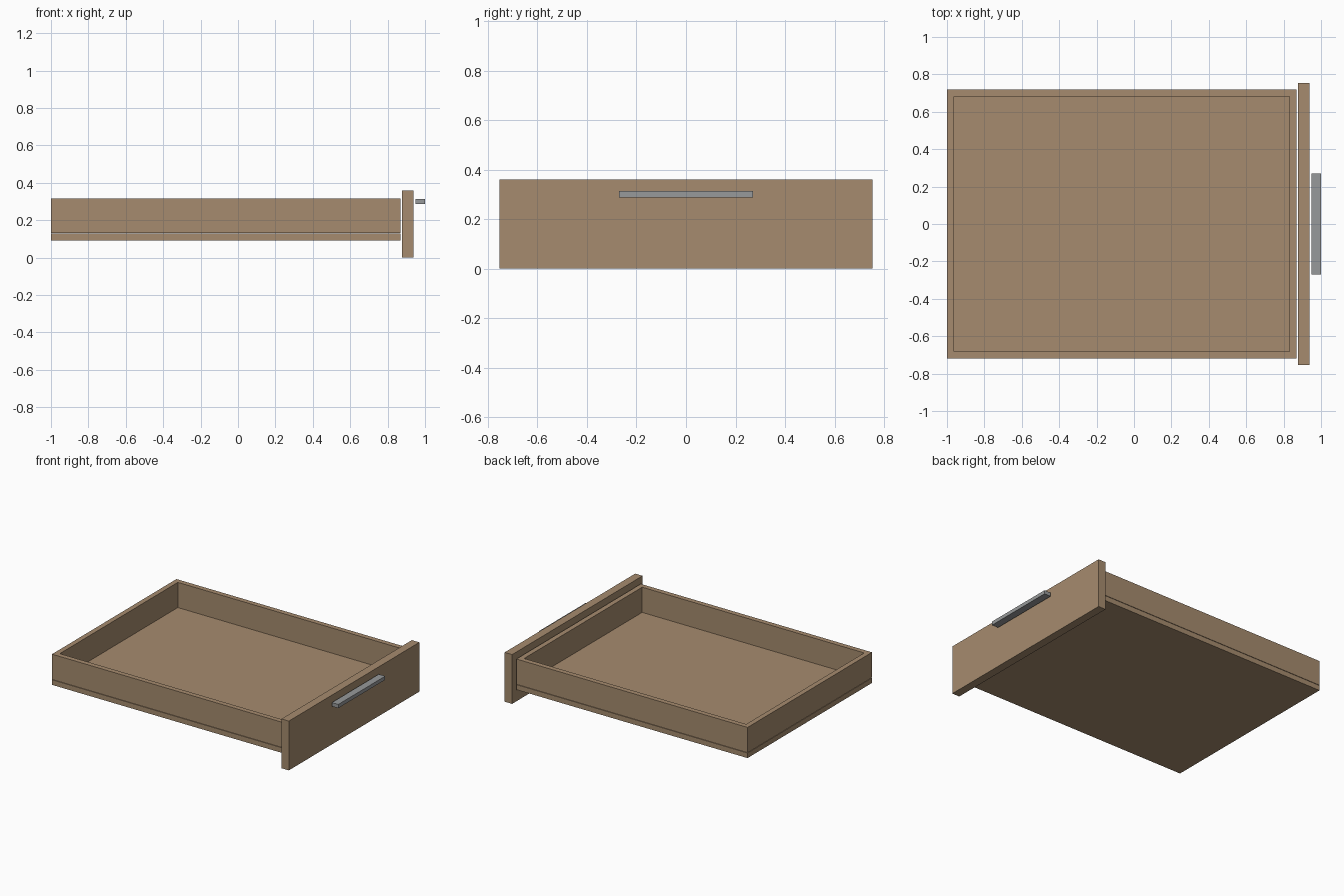
import bpy
import bmesh

if "Cube" in bpy.data.objects:
    bpy.data.objects.remove(bpy.data.objects["Cube"])


def material(name, rgb):
    m = bpy.data.materials.new(name)
    m.diffuse_color = (*rgb, 1.0)
    m.use_nodes = True
    m.node_tree.nodes["Principled BSDF"].inputs["Base Color"].default_value = m.diffuse_color
    return m


wood = material("light brown wood", (0.38, 0.26, 0.157))
metal = material("grey metal", (0.31, 0.32, 0.325))


def box(name, lo, hi, mat):
    """Axis-aligned box between two corners."""
    bm = bmesh.new()
    bmesh.ops.create_cube(bm, size=1.0)
    for v in bm.verts:
        for i in range(3):
            v.co[i] = (lo[i] + hi[i]) / 2 + v.co[i] * (hi[i] - lo[i])
    mesh = bpy.data.meshes.new(name)
    bm.to_mesh(mesh)
    bm.free()
    mesh.materials.append(mat)
    ob = bpy.data.objects.new(name, mesh)
    bpy.context.collection.objects.link(ob)
    return ob


X0, X1 = -1.0, 0.868      # drawer box length
W = 0.718                 # half width of drawer box
T = 0.037                 # board thickness
Z0, ZB, Z1 = 0.093, 0.13, 0.317
GAP = 0.003               # fine joint between base and walls

# Base board
box("drawer_bottom", (X0, -W, Z0), (X1, W, ZB), wood)

# Long side walls
for name, s in (("left_side", -1), ("right_side", 1)):
    ya, yb = sorted((s * W, s * (W - T)))
    box(name, (X0, ya, ZB + GAP), (X1, yb, Z1), wood)

# End walls between the sides
for name, x in (("back_wall", X0), ("inner_front_wall", X1 - T)):
    box(name, (x, -W + T, ZB + GAP), (x + T, W - T, Z1), wood)

# Face panel and pull bar, each set slightly apart
box("face_panel", (0.878, -0.753, 0.0), (0.938, 0.753, 0.36), wood)
box("handle_bar", (0.948, -0.271, 0.287), (1.0, 0.271, 0.314), metal)
